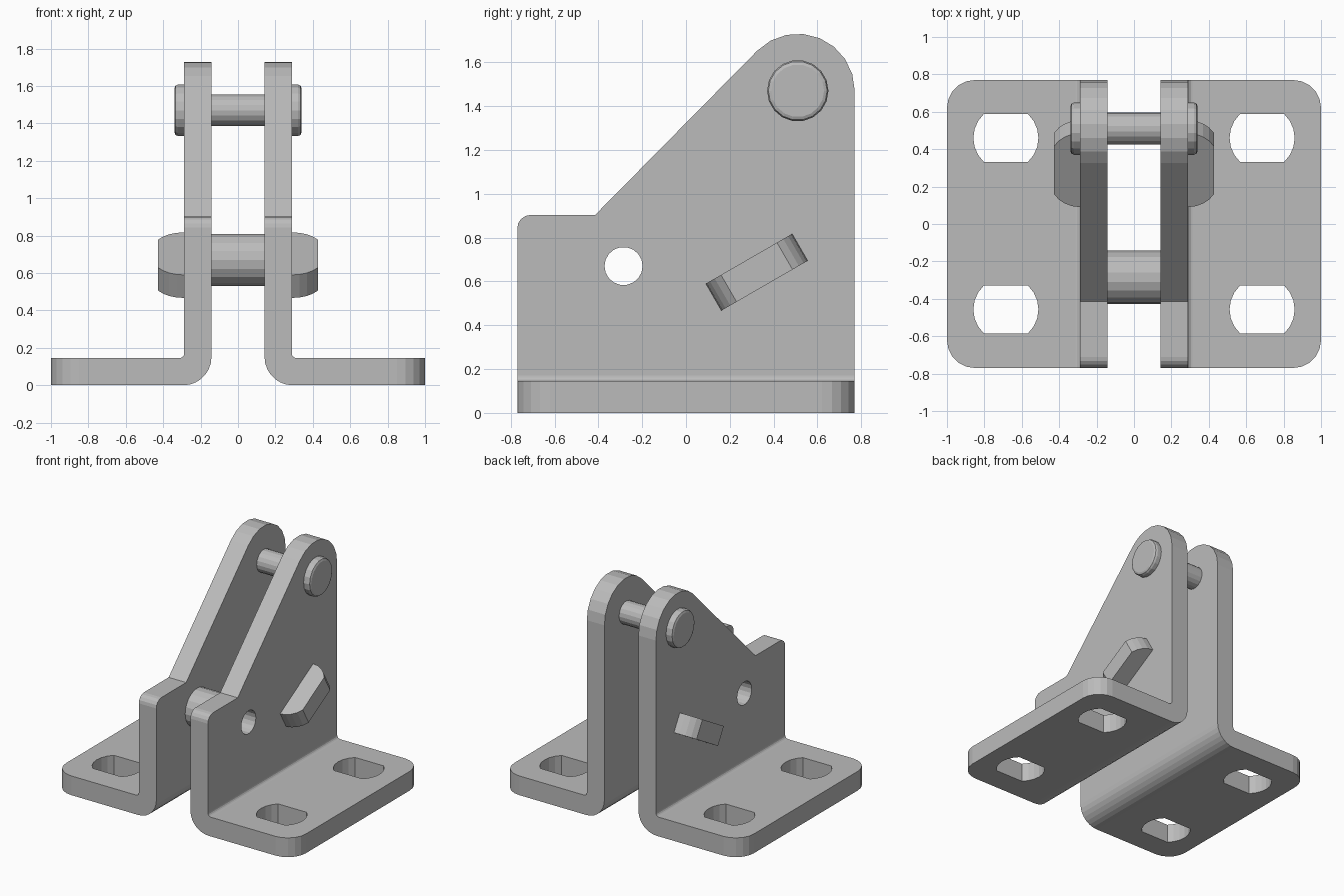
import bpy, bmesh
from math import sin, cos, pi, radians, sqrt
from mathutils import Vector

cube = bpy.data.objects.get("Cube")
if cube:
    bpy.data.objects.remove(cube, do_unlink=True)

steel = bpy.data.materials.new("plain grey steel")
steel.use_nodes = True
GREY = (0.5, 0.5, 0.5, 1)
steel.diffuse_color = GREY
steel.node_tree.nodes["Principled BSDF"].inputs["Base Color"].default_value = GREY


def finish(name, bm):
    bmesh.ops.recalc_face_normals(bm, faces=bm.faces)
    mesh = bpy.data.meshes.new(name)
    bm.to_mesh(mesh)
    bm.free()
    mesh.materials.append(steel)
    obj = bpy.data.objects.new(name, mesh)
    bpy.context.collection.objects.link(obj)
    return obj


def arc(cx, cy, r, start, end, steps):
    angles = [radians(start + (end - start) * i / steps) for i in range(steps + 1)]
    return [(cx + r * cos(a), cy + r * sin(a)) for a in angles]


def prism(name, points, axis, low, high):
    """Extrude a 2D outline along an axis (the other two axes in x, y, z order)."""
    bm = bmesh.new()
    verts = []
    for a, b in points:
        co = [a, b]
        co.insert("xyz".index(axis), low)
        verts.append(bm.verts.new(co))
    face = bm.faces.new(verts)
    new = bmesh.ops.extrude_face_region(bm, geom=[face])["geom"]
    shift = Vector([high - low if c == axis else 0 for c in "xyz"])
    bmesh.ops.translate(bm, vec=shift, verts=[v for v in new if isinstance(v, bmesh.types.BMVert)])
    return finish(name, bm)


def lathe(name, profile, y, z, closed, sides=18):
    """Turn an (x, radius) profile around an axis parallel to x."""
    bm = bmesh.new()
    rings = []
    for x, r in profile:
        rings.append([bm.verts.new((x, y + py, z + pz))
                      for py, pz in arc(0, 0, r, 0, 360, sides)[:-1]])
    pairs = list(zip(rings, rings[1:]))
    if closed:
        pairs.append((rings[-1], rings[0]))
    else:
        bm.faces.new(rings[0])
        bm.faces.new(rings[-1])
    for a, b in pairs:
        for i in range(sides):
            j = (i + 1) % sides
            bm.faces.new((a[i], a[j], b[j], b[i]))
    return finish(name, bm)


def boolean(target, cutter, operation):
    mod = target.modifiers.new("cut", "BOOLEAN")
    mod.object, mod.operation, mod.solver = cutter, operation, "EXACT"
    bpy.context.view_layer.objects.active = target
    bpy.ops.object.modifier_apply(modifier=mod.name)
    bpy.data.objects.remove(cutter, do_unlink=True)


def mirror_x(obj):
    mod = obj.modifiers.new("mirror", "MIRROR")
    mod.use_mirror_merge = False


INNER, OUTER, THICK = 0.142, 0.288, 0.145
HALF_Y = 0.77
PIN_Y, PIN_Z = 0.51, 1.47
HOLE_Y, HOLE_Z, HOLE_R = -0.285, 0.67, 0.087

# Bent bracket: L section along y
section = (arc(INNER + 0.15, 0.15, 0.15, 180, 270, 7)
           + [(1, 0), (1, THICK)]
           + arc(OUTER + 0.025, THICK + 0.025, 0.025, 270, 180, 4)
           + [(OUTER, 1.8), (INNER, 1.8)])
bracket = prism("bent_brackets", section, "y", -HALF_Y, HALF_Y)

# Upright outline with the sloped shoulder and round top
outline = ([(HALF_Y, -0.1)]
           + arc(PIN_Y, PIN_Z, 0.26, 0, 135, 8)
           + [(-0.415, 0.903)]
           + arc(-HALF_Y + 0.06, 0.843, 0.06, 90, 180, 4)
           + [(-HALF_Y, -0.1)])
boolean(bracket, prism("side_cutter", outline, "x", -0.1, 1.1), "INTERSECT")

# Foot plan with rounded outer corners
plan = ([(0, -HALF_Y)] + arc(0.85, -HALF_Y + 0.15, 0.15, -90, 0, 5)
        + arc(0.85, HALF_Y - 0.15, 0.15, 0, 90, 5) + [(0, HALF_Y)])
boolean(bracket, prism("plan_cutter", plan, "z", -0.1, 2), "INTERSECT")

# Flat-sided mounting slots and the round hole in the upright
for y in (-0.457, 0.46):
    slot = (arc(0.685, y, 0.174, -47, 47, 6) + arc(0.685, y, 0.174, 133, 227, 6))
    boolean(bracket, prism("slot_cutter", slot, "z", -0.1, 0.3), "DIFFERENCE")
hole = arc(HOLE_Y, HOLE_Z, HOLE_R, 0, 360, 18)[:-1]
boolean(bracket, prism("hole_cutter", hole, "x", 0, 0.5), "DIFFERENCE")
mirror_x(bracket)

# Hollow spacer between the uprights
lathe("spacer_tube", [(-INNER, HOLE_R), (INNER, HOLE_R), (INNER, 0.142), (-INNER, 0.142)],
      HOLE_Y, HOLE_Z, True)

# Top pin with rounded heads
half = [(0.14, 0.085), (OUTER, 0.085), (OUTER, 0.14), (0.32, 0.14),
        (0.334, 0.134), (0.34, 0.12)]
lathe("top_pin", [(-x, r) for x, r in reversed(half)] + half, PIN_Y, PIN_Z, False)

# Tilted stop lugs with rounded outer ends
length, reach, drop = 0.2275, 0.14, 0.08
radius = (reach ** 2 + drop ** 2) / (2 * drop)
curve = [(OUTER + radius * sin(radians(59.5 * i / 4)),
          length - radius * (1 - cos(radians(59.5 * i / 4)))) for i in range(5)]
shape = [(0.27, length)] + curve
shape += [(x, -y) for x, y in reversed(shape)]
lug = prism("stop_lugs", shape, "z", -0.071, 0.071)
for v in lug.data.vertices:
    x, y, z = v.co
    c, s = cos(pi / 6), sin(pi / 6)
    v.co = (x, 0.323 + y * c - z * s, 0.642 + y * s + z * c)
mirror_x(lug)
